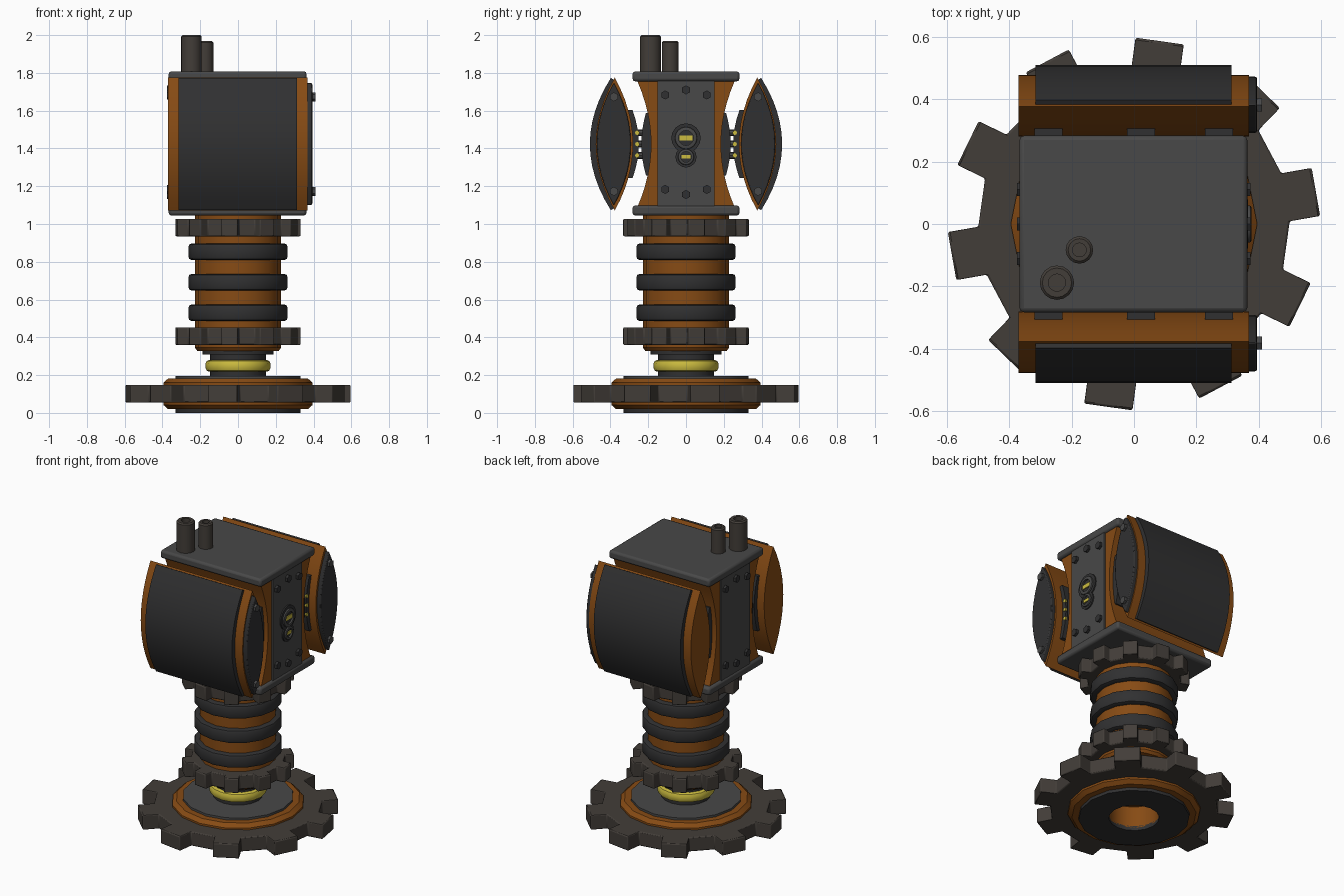
import bpy, bmesh
from math import sin, cos, pi, radians, atan2
from mathutils import Matrix, Vector

if "Cube" in bpy.data.objects:
    bpy.data.objects.remove(bpy.data.objects["Cube"])


def material(name, r, g, b):
    m = bpy.data.materials.new(name)
    m.diffuse_color = (r, g, b, 1)
    m.use_nodes = True
    m.node_tree.nodes["Principled BSDF"].inputs["Base Color"].default_value = m.diffuse_color
    return m


ORANGE = material("orange_paint", 0.24, 0.07, 0.007)
DARK = material("dark_rubber", 0.03, 0.03, 0.031)
IRON = material("brown_iron", 0.055, 0.047, 0.04)
STEEL = material("grey_steel", 0.065, 0.065, 0.065)
YELLOW = material("yellow_light", 0.6, 0.5, 0.05)
TO_X = Matrix.Rotation(pi / 2, 4, 'Y')
TO_Y = Matrix.Rotation(-pi / 2, 4, 'X')
MID = 1.423  # height of the head centre


def finish(name, bm, mat, bevel=0, mirror=False):
    bmesh.ops.remove_doubles(bm, verts=bm.verts, dist=1e-5)
    bmesh.ops.recalc_face_normals(bm, faces=bm.faces)
    me = bpy.data.meshes.new(name)
    bm.to_mesh(me)
    bm.free()
    me.materials.append(mat)
    ob = bpy.data.objects.new(name, me)
    bpy.context.collection.objects.link(ob)
    bpy.ops.object.select_all(action='DESELECT')
    ob.select_set(True)
    bpy.context.view_layer.objects.active = ob
    bpy.ops.object.shade_smooth_by_angle(angle=radians(31))
    if mirror:
        mod = ob.modifiers.new("mirror", 'MIRROR')
        mod.use_axis = (False, True, False)
    if bevel:
        mod = ob.modifiers.new("bevel", 'BEVEL')
        mod.width, mod.segments, mod.limit_method = bevel, 2, 'ANGLE'
    return ob


def lathe(name, profile, mat, segs=16, at=(0, 0, 0), rot=Matrix(), mirror=False):
    """Spin an (r, z) profile; it is a closed loop unless it starts on the axis."""
    bm = bmesh.new()
    rings = [[bm.verts.new((r * cos(2 * pi * i / segs), r * sin(2 * pi * i / segs), z))
              for i in range(segs)] for r, z in profile]
    n = len(rings)
    for k in range(n if profile[0][0] > 0 else n - 1):
        a, b = rings[k], rings[(k + 1) % n]
        for i in range(segs):
            j = (i + 1) % segs
            bm.faces.new((a[i], a[j], b[j], b[i]))
    bm.transform(Matrix.Translation(at) @ rot)
    return finish(name, bm, mat, mirror=mirror)


def rod(name, r, h, mat, segs, at, rot=Matrix(), mirror=False):
    return lathe(name, [(0, 0), (r, 0), (r, h), (0, h)], mat, segs, at, rot, mirror)


def rounded(r0, r1, z0, z1, c):
    """Ring profile with softened outer corners."""
    return [(r0, z0), (r1 - c, z0), (r1 - 0.3 * c, z0 + 0.3 * c), (r1, z0 + c),
            (r1, z1 - c), (r1 - 0.3 * c, z1 - 0.3 * c), (r1 - c, z1), (r0, z1)]


def box(name, lo, hi, mat, bevel=0):
    bm = bmesh.new()
    bmesh.ops.create_cube(bm, size=1)
    lo, hi = Vector(lo), Vector(hi)
    for v in bm.verts:
        v.co = (lo + hi) / 2 + Vector(a * b for a, b in zip(v.co, hi - lo))
    return finish(name, bm, mat, bevel)


def prism(name, pts, x0, x1, mat, bevel=0, mirror=False):
    """Extrude a (y, z) outline along x."""
    bm = bmesh.new()
    f = bm.faces.new([bm.verts.new((x0, y, z)) for y, z in pts])
    ext = bmesh.ops.extrude_face_region(bm, geom=[f], use_keep_orig=True)
    bmesh.ops.translate(bm, vec=(x1 - x0, 0, 0),
                        verts=[v for v in ext['geom'] if isinstance(v, bmesh.types.BMVert)])
    return finish(name, bm, mat, bevel, mirror)


def bow(tip, apex, h, n=12):
    """Curve from top to bottom of height 2h, bulging from y=tip to y=apex."""
    return [(apex + (tip - apex) * (t / n * 2 - 1) ** 2, MID + h * (1 - 2 * t / n))
            for t in range(n + 1)]


def lens(tip, outer, inner, h):
    return bow(tip, outer, h) + bow(tip, inner, h)[::-1][1:-1]


def gear(name, r, z0, z1, hole, teeth=10):
    """Ring whose alternate facets are pulled out into square teeth."""
    base, out = r * 0.832, []
    half = pi / teeth / 2
    for i in range(teeth):
        a = radians(10) + 2 * pi * i / teeth
        tip = Vector((cos(a), sin(a))) * r * 0.165
        p, q = (Vector((cos(a + s * half), sin(a + s * half))) * base for s in (-1, 1))
        out += [p, p + tip, q + tip, q]
    bm = bmesh.new()
    loops = []
    for z in (z0, z1):
        loops.append([bm.verts.new((p.x, p.y, z)) for p in out])
    for z in (z1, z0):
        loops.append([bm.verts.new((p.normalized().x * hole, p.normalized().y * hole, z)) for p in out])
    for k in range(4):
        a, b = loops[k], loops[(k + 1) % 4]
        for i in range(len(out)):
            j = (i + 1) % len(out)
            bm.faces.new((a[i], a[j], b[j], b[i]))
    return finish(name, bm, IRON, bevel=0.006)


# base: toothed wheel, orange disc with underside recess, dark plates
gear("base_gear", 0.6, 0.055, 0.148, 0.3)
lathe("base_disc", [(0, 0.16), (0.15, 0.16), (0.15, 0.02), (0.37, 0.02), (0.395, 0.042),
                    (0.395, 0.16), (0.37, 0.182), (0, 0.182)], ORANGE)
lathe("base_bottom_plate", [(0.15, 0), (0.33, 0), (0.33, 0.03), (0.15, 0.03)], DARK)
lathe("base_top_plate", [(0, 0.17), (0.33, 0.17), (0.33, 0.196), (0, 0.196)], STEEL)

# neck
lathe("neck", [(0, 0.18), (0.147, 0.18), (0.147, 0.31), (0.187, 0.31), (0.187, 0.34), (0, 0.34)], DARK)
lathe("neck_light_ring", rounded(0.14, 0.172, 0.218, 0.28, 0.02), YELLOW)

# column with bands and two small gears
lathe("column", [(0, 0.328), (0.215, 0.328), (0.228, 0.345), (0.228, 1.06), (0, 1.06)], ORANGE)
for z in (0.53, 0.692, 0.853):
    lathe("column_band", rounded(0.22, 0.263, z - 0.044, z + 0.044, 0.018), DARK)
gear("lower_column_gear", 0.335, 0.36, 0.453, 0.2)
gear("upper_column_gear", 0.335, 0.935, 1.027, 0.2)

# head: waisted body between two plates, with flat side panels
for nm, z in (("head_bottom_plate", 1.045), ("head_top_plate", 1.755)):
    box(nm, (-0.367, -0.283, z), (0.363, 0.283, z + 0.053), STEEL, 0.014)
prism("head_body", bow(-0.258, -0.185, 0.335) + bow(0.258, 0.185, 0.335)[::-1], -0.35, 0.347, ORANGE)
box("head_side_panel", (-0.36, -0.15, 1.08), (0.357, 0.15, 1.77), STEEL)
for x in (-0.375, 0.352):
    for dz in (-1, 1):
        rod("panel_bolt", 0.024, 0.022, DARK, 6, (x, -0.11, MID + 0.01 + dz * 0.25), TO_X, True)
        rod("panel_bolt", 0.024, 0.022, DARK, 6, (x, 0, MID + 0.01 + dz * 0.277), TO_X)

# round sensors with yellow slots on the right face
for nm, r, z in (("large_sensor", 0.078, 1.455), ("small_sensor", 0.056, 1.355)):
    rod(nm + "_disc", r, 0.012, DARK, 16, (0.353, 0, z), TO_X)
    lathe(nm + "_rim", rounded(r * 0.5, r * 0.76, 0, 0.014, 0.006), STEEL, 16, (0.362, 0, z), TO_X)
    box(nm + "_slot", (0.36, -r * 0.43, z - r * 0.17), (0.371, r * 0.43, z + r * 0.17), YELLOW)

# side pods (mirrored front and back): lens shell, outer cover, end cap
prism("pod_shell", lens(-0.377, -0.478, -0.28, 0.352), -0.37, 0.368, ORANGE, mirror=True)
prism("pod_cover", bow(-0.398, -0.509, 0.35) + bow(-0.37, -0.465, 0.335)[::-1],
      -0.315, 0.312, DARK, mirror=True)
prism("pod_end_cap", lens(-0.382, -0.472, -0.292, 0.325), 0.36, 0.394, DARK, 0.006, True)
for dz in (-0.25, 0.25):
    rod("pod_cap_bolt", 0.024, 0.022, STEEL, 6, (0.388, -0.382, MID + dz), TO_X, True)

# joints between pods and body
for x in (-0.274, 0.022, 0.273):
    prism("pod_joint_pad", bow(-0.283, -0.25, 0.18, 8) + bow(-0.315, -0.29, 0.18, 8)[::-1],
          x - 0.045, x + 0.045, DARK, mirror=True)
    prism("body_joint_pad", bow(-0.212, -0.236, 0.165, 8) + bow(-0.195, -0.18, 0.165, 8)[::-1],
          x - 0.045, x + 0.045, DARK, mirror=True)
    for dz in (-0.06, 0, 0.06):
        rod("joint_pin", 0.018, 0.08, STEEL, 8, (x, -0.28, MID + dz), TO_Y, True)
        rod("joint_light", 0.012, 0.012, YELLOW, 8, (x + 0.038, -0.258, MID + dz), TO_X, True)

# exhaust pipes on the roof
for nm, x, y, r, top in (("tall_pipe", -0.247, -0.188, 0.055, 2.0), ("short_pipe", -0.175, -0.083, 0.044, 1.97)):
    lathe(nm, [(0, 1.8), (r, 1.8), (r, top - 0.008), (r - 0.008, top), (r * 0.5, top),
               (r * 0.5, top - 0.1), (0, top - 0.1)], IRON, 16, (x, y, 0))
